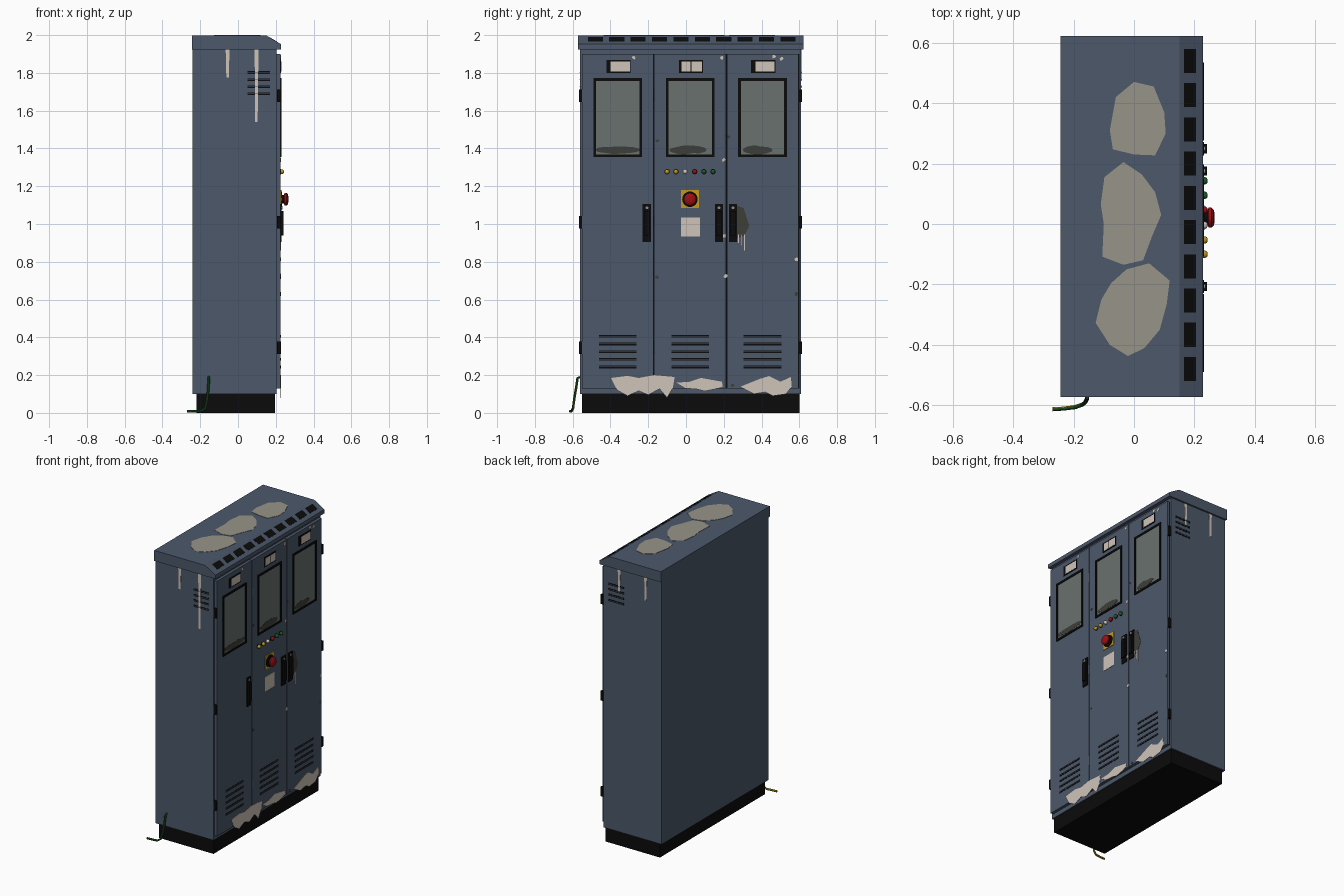
import bpy, bmesh, math, random
from mathutils import Vector

if "Cube" in bpy.data.objects:
    bpy.data.objects.remove(bpy.data.objects["Cube"])

random.seed(4)


def material(name, hexcode):
    m = bpy.data.materials.new(name)
    rgb = [int(hexcode[i:i + 2], 16) / 255 for i in (0, 2, 4)]
    m.diffuse_color = [c / 12.92 if c < 0.04 else ((c + 0.055) / 1.055) ** 2.4 for c in rgb] + [1]
    m.use_nodes = True
    m.node_tree.nodes["Principled BSDF"].inputs["Base Color"].default_value = m.diffuse_color
    return m


BLUE = material("blue grey paint", "4c586a")
BLACK = material("black", "0b0b0b")
GLASS = material("grey glass", "68716f")
BEIGE = material("bare primer", "cfc4b9")
DUST = material("roof dust", "979488")
GRIME = material("dark grime", "3e3f39")
YELLOW = material("yellow", "c29a1e")
RED = material("red", "9c0f12")
GREEN = material("green", "1c5a2a")
STEEL = material("steel", "8d8f90")


def finish(name, bm, *mats):
    bmesh.ops.recalc_face_normals(bm, faces=bm.faces)
    me = bpy.data.meshes.new(name)
    bm.to_mesh(me)
    bm.free()
    for m in mats:
        me.materials.append(m)
    ob = bpy.data.objects.new(name, me)
    bpy.context.collection.objects.link(ob)
    return ob


def prism(name, base, offset, mat):
    """Polygon of 3D points pushed along an offset."""
    bm = bmesh.new()
    face = bm.faces.new([bm.verts.new(p) for p in base])
    new = bmesh.ops.extrude_face_region(bm, geom=[face])["geom"]
    bmesh.ops.translate(bm, vec=offset, verts=[v for v in new if isinstance(v, bmesh.types.BMVert)])
    return finish(name, bm, mat)


def box(name, x0, x1, y0, y1, z0, z1, mat):
    base = [(x0, y0, z0), (x1, y0, z0), (x1, y1, z0), (x0, y1, z0)]
    return prism(name, base, (0, 0, z1 - z0), mat)


def plate(name, pts, plane, thick, mat):
    """Thin plate on a plane given as origin, u axis, v axis."""
    o, u, v = (Vector(a) for a in plane)
    u, v = u.normalized(), v.normalized()
    return prism(name, [o + u * a + v * b for a, b in pts], u.cross(v) * thick, mat)


def rect(u0, u1, v0, v1):
    return [(u0, v0), (u1, v0), (u1, v1), (u0, v1)]


def turned(name, profile, y, z, mat, sides=20):
    """Lathe of (x, radius) points about an axis along x."""
    bm = bmesh.new()
    rings = [[bm.verts.new((x, y + r * math.cos(math.tau * i / sides), z + r * math.sin(math.tau * i / sides)))
              for i in range(sides)] for x, r in profile]
    for a, b in zip(rings, rings[1:]):
        for i in range(sides):
            j = (i + 1) % sides
            bm.faces.new((a[i], a[j], b[j], b[i]))
    bm.faces.new(rings[0])
    bm.faces.new(rings[-1])
    ob = finish(name, bm, mat)
    bpy.ops.object.select_all(action='DESELECT')
    ob.select_set(True)
    bpy.context.view_layer.objects.active = ob
    bpy.ops.object.shade_smooth_by_angle(angle=math.radians(40))
    return ob


X, Y, Z = (1, 0, 0), (0, 1, 0), (0, 0, 1)
F = 0.225                                   # front of the doors
FRONT = ((F, 0, 0), Y, Z)
SIDE_A = ((0, -0.56, 0), X, Z)
SIDE_B = ((0, 0.61, 0), (-1, 0, 0), Z)
ROOF = ((0, 0, 1.998), X, Y)
SLOPE = ((0.15, 0, 1.998), (0.078, 0, -0.046), Y)

# Plinth, cabinet body and roof with a sloped front edge
box("plinth", -0.22, 0.197, -0.55, 0.60, 0, 0.105, BLACK)
box("cabinet_body", -0.24, 0.205, -0.56, 0.61, 0.10, 1.93, BLUE)
profile = [(-0.243, 1.925), (0.228, 1.925), (0.228, 1.952), (0.15, 1.998), (-0.243, 1.998)]
prism("roof", [(x, -0.572, z) for x, z in profile], (0, 1.194, 0), BLUE)
for i in range(10):
    y = -0.48 + i * 0.1133
    plate("roof_vent", rect(0.017, 0.064, y - 0.04, y + 0.04), SLOPE, 0.001, BLACK)


def louvre(u0, u1, v, plane, lip):
    plate("vent_slot", rect(u0, u1, v - 0.008, v + 0.006), plane, 0.0015, BLACK)
    plate("vent_lip", rect(u0, u1, v - 0.002, v + 0.001), plane, lip, BLUE)


# Three doors, each with window, name plate and bottom louvres
doors = [(-0.55, -0.173, -0.361), (-0.169, 0.212, 0.022), (0.217, 0.595, 0.405)]
grime_span = [(-0.48, -0.24), (-0.09, 0.11), (0.30, 0.46)]
for n, (y0, y1, c) in enumerate(doors):
    box("door", 0.205, F, y0, y1, 0.13, 1.90, BLUE)
    box("door_gap", 0.2, 0.2065, y1, y1 + 0.005, 0.13, 1.90, BLACK)
    # Window frame bars around the glass
    a, b, t = c - 0.129, c + 0.129, 0.014
    for r in (rect(a, b, 1.354, 1.354 + t), rect(a, b, 1.772 - t, 1.772),
              rect(a, a + t, 1.354 + t, 1.772 - t), rect(b - t, b, 1.354 + t, 1.772 - t)):
        plate("window_frame", r, FRONT, 0.006, BLACK)
    plate("window_glass", rect(a + t, b - t, 1.354 + t, 1.772 - t), FRONT, 0.002, GLASS)
    # Grime gathered at the bottom of the glass
    g0, g1 = grime_span[n]
    blob = [((g0 + g1) / 2 + (g1 - g0) / 2 * math.cos(k * math.tau / 14),
             1.392 + 0.024 * math.sin(k * math.tau / 14) * random.uniform(0.7, 1.1)) for k in range(14)]
    plate("window_grime", blob, FRONT, 0.003, GRIME)
    # Name plate
    p = c + 0.004
    plate("name_plate_back", rect(p - 0.064, p + 0.064, 1.80, 1.868), FRONT, 0.003, BLACK)
    left = p - 0.042 if n != 1 else p - 0.05
    plate("name_plate", rect(left, p + 0.06, 1.807, 1.859), FRONT, 0.004, BEIGE)
    if n == 1:
        plate("name_plate_divider", rect(p - 0.001, p + 0.003, 1.807, 1.859), FRONT, 0.005, BLACK)
    for k in range(5):
        louvre(c - 0.1, c + 0.1, 0.244 + k * 0.0405, FRONT, 0.003)

# Hinges on both outer edges and at the first door joint
for z in (0.345, 1.01, 1.68):
    for y in (-0.558, 0.606):
        box("hinge", 0.207, 0.227, y - 0.008, y + 0.008, z - 0.033, z + 0.033, BLACK)
    box("hinge", 0.22, 0.2265, -0.174, -0.168, z - 0.033, z + 0.033, BLACK)

# Door handles with key cylinder
for y in (-0.207, 0.175, 0.249):
    box("handle_base", F, 0.231, y - 0.022, y + 0.022, 0.905, 1.105, BLACK)
    box("handle_grip", 0.231, 0.242, y - 0.015, y + 0.015, 0.94, 1.068, BLACK)
    turned("key_cylinder", [(F, 0.008), (0.236, 0.008)], y, 1.086, STEEL, 12)

# Indicator lamps
for y, m in zip((-0.1, -0.053, -0.004, 0.046, 0.095, 0.143), (YELLOW, YELLOW, BEIGE, RED, GREEN, GREEN)):
    turned("lamp_ring", [(F, 0.014), (0.228, 0.014)], y, 1.277, STEEL if m == BEIGE else BLACK, 16)
    turned("lamp", [(F, 0.012), (0.236, 0.012), (0.241, 0.009), (0.244, 0.004)], y, 1.277, m, 16)

# Emergency stop button and paper notice
plate("stop_plate", rect(-0.027, 0.07, 1.085, 1.18), FRONT, 0.004, YELLOW)
turned("stop_collar", [(F, 0.041), (0.233, 0.041), (0.233, 0.022), (0.25, 0.022)], 0.021, 1.131, BLACK, 24)
turned("stop_button", [(0.243, 0.024), (0.247, 0.033), (0.257, 0.033), (0.264, 0.026), (0.267, 0.012)],
       0.021, 1.131, RED, 24)
plate("paper_notice", rect(-0.027, 0.074, 0.935, 1.035), FRONT, 0.002, BEIGE)

# Side louvres and paint runs
for plane, s, runs in ((SIDE_A, 1, ((-0.055, 1.775), (0.098, 1.54))),
                       (SIDE_B, -1, ((-0.117, 1.76), (0.086, 1.77)))):
    for z in (1.69, 1.728, 1.765, 1.803):
        louvre(*sorted((0.05 * s, 0.17 * s)), z, plane, 0.003)
    for x, end in runs:
        u, mid = x * s, (1.92 + end) / 2
        pts = [(u - 0.011, 1.924), (u - 0.008, mid + 0.03), (u - 0.007, end), (u + 0.006, end),
               (u + 0.008, mid), (u + 0.011, 1.924)]
        plate("paint_run", pts, plane, 0.002, BEIGE)

# Dust patches on the roof
patches = [
    [(0, .47), (.065, .455), (.10, .37), (.105, .30), (.07, .227), (0, .23), (-.07, .247), (-.08, .31), (-.06, .42)],
    [(-.035, .205), (.025, .165), (.07, .105), (.09, .03), (.06, -.04), (.03, -.12), (-.035, -.135),
     (-.105, -.108), (-.10, 0), (-.11, .065), (-.098, .155)],
    [(.05, -.13), (.118, -.187), (.108, -.267), (.085, -.35), (.035, -.41), (-.02, -.437), (-.08, -.40),
     (-.127, -.327), (-.108, -.25), (-.075, -.195), (-.025, -.15)]]
for pts in patches:
    plate("roof_dust", pts, ROOF, 0.002, DUST)

# Peeled paint along the door bottoms
peels = [
    [(-.397, .185), (-.31, .196), (-.25, .185), (-.17, .20), (-.06, .19), (-.07, .13), (-.10, .08), (-.14, .127),
     (-.2, .095), (-.25, .116), (-.31, .09), (-.365, .12)],
    [(-.05, .16), (.02, .165), (.08, .185), (.19, .165), (.195, .14), (.15, .125), (.1, .115), (.06, .125), (0, .13)],
    [(.29, .14), (.34, .16), (.39, .18), (.44, .195), (.5, .165), (.555, .19), (.56, .14), (.53, .10), (.46, .09),
     (.42, .11), (.36, .10), (.32, .12)]]
for pts in peels:
    plate("peeled_paint", pts, FRONT, 0.002, BEIGE)

# Hand grime beside the last handle, with scratches below
plate("handle_grime", [(.26, 1.1), (.305, 1.085), (.335, .99), (.31, .94), (.26, .92)], FRONT, 0.0015, GRIME)
for y, z in ((0.275, 0.90), (0.29, 0.885), (0.307, 0.86)):
    plate("scratch", rect(y, y + 0.005, z, 0.945), FRONT, 0.002, BEIGE)

# Small paint chips
chips = [(.2, 1.34, BEIGE), (.19, 1.88, BEIGE), (.465, 1.887, BEIGE), (.507, 1.875, BEIGE), (-.275, 1.88, BEIGE),
         (.585, .815, BEIGE), (.208, .725, BEIGE), (.203, .935, BEIGE), (-.15, 1.44, GRIME), (.227, 1.46, GRIME),
         (.245, .145, GRIME), (-.155, .72, GRIME), (.585, .63, GRIME)]
for y, z, m in chips:
    pts = []
    for k in range(6):
        r = random.uniform(0.007, 0.014)
        pts.append((y + r * math.cos(k * math.tau / 6), z + r * math.sin(k * math.tau / 6)))
    plate("paint_chip", pts, FRONT, 0.0015, m)

# Earth cable, green on its outer side and yellow on the inner side
path = [(-.155, -.556, .19), (-.155, -.574, .185), (-.157, -.582, .13), (-.163, -.592, .07), (-.172, -.598, .025),
        (-.195, -.606, .009), (-.235, -.611, .009), (-.27, -.613, .009)]
bm = bmesh.new()
rings = []
for i, p in enumerate(path):
    d = (Vector(path[min(i + 1, 7)]) - Vector(path[max(i - 1, 0)])).normalized()
    a = d.cross(Vector((0.8, 0.3, -0.5))).normalized()
    b = d.cross(a)
    rings.append([bm.verts.new(Vector(p) + 0.007 * (a * math.cos(k * math.tau / 8) + b * math.sin(k * math.tau / 8)))
                  for k in range(8)])
for r, s in zip(rings, rings[1:]):
    for k in range(8):
        bm.faces.new((r[k], r[(k + 1) % 8], s[(k + 1) % 8], s[k]))
bm.faces.new(rings[0])
bm.faces.new(rings[-1])
bmesh.ops.recalc_face_normals(bm, faces=bm.faces)
for f in bm.faces:
    f.material_index = 1 if f.normal.y > 0.3 else 0
finish("earth_cable", bm, GREEN, YELLOW)
